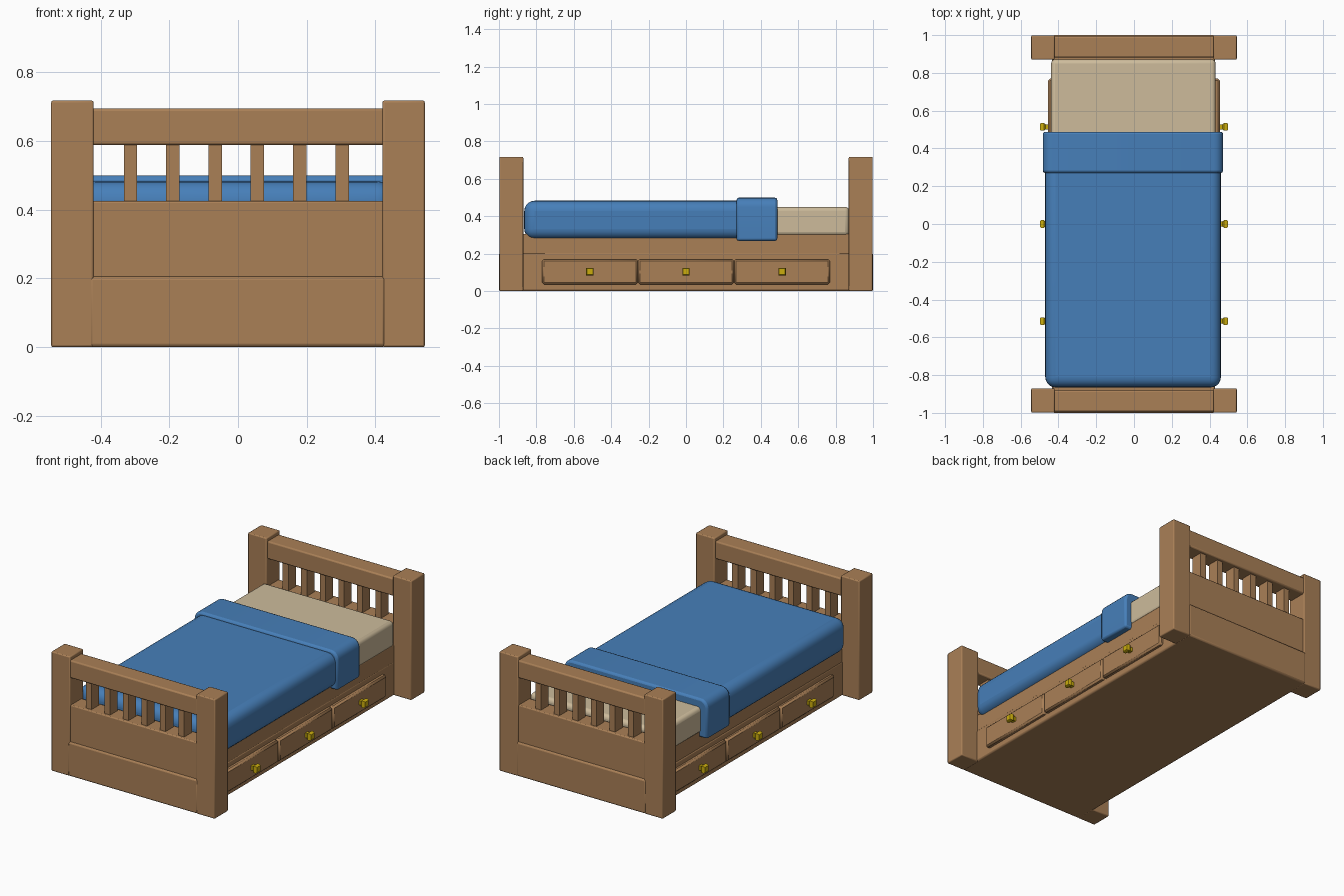
import bpy, bmesh, math

if "Cube" in bpy.data.objects:
    bpy.data.objects.remove(bpy.data.objects["Cube"])


def mat(name, rgb):
    m = bpy.data.materials.new(name)
    m.diffuse_color = (*rgb, 1)
    m.use_nodes = True
    m.node_tree.nodes["Principled BSDF"].inputs["Base Color"].default_value = m.diffuse_color
    return m


WOOD = mat("wood", (0.40, 0.215, 0.094))
BLUE = mat("blue_cloth", (0.062, 0.212, 0.485))
CREAM = mat("cream_cloth", (0.61, 0.50, 0.33))
BRASS = mat("brass", (0.60, 0.42, 0.004))


def finish(name, bm, material, bevel=0.0, segments=2):
    bmesh.ops.recalc_face_normals(bm, faces=bm.faces)
    me = bpy.data.meshes.new(name)
    bm.to_mesh(me)
    bm.free()
    ob = bpy.data.objects.new(name, me)
    bpy.context.collection.objects.link(ob)
    me.materials.append(material)
    if bevel:
        mod = ob.modifiers.new("soft_edges", "BEVEL")
        mod.width, mod.segments = bevel, segments
        mod.limit_method, mod.angle_limit = "ANGLE", math.radians(40)
    bpy.context.view_layer.objects.active = ob
    bpy.ops.object.select_all(action="DESELECT")
    ob.select_set(True)
    bpy.ops.object.shade_smooth_by_angle(angle=math.radians(35))
    return ob


def box(name, x, y, z, material=WOOD, bevel=0.006, segments=2, side_round=0.0):
    """Box from (min, max) ranges; side_round rounds the two top long edges."""
    bm = bmesh.new()
    bmesh.ops.create_cube(bm, size=1)
    for v in bm.verts:
        v.co = [r[0] if c < 0 else r[1] for c, r in zip(v.co, (x, y, z))]
    if side_round:
        top = [e for e in bm.edges if all(abs(v.co.z - z[1]) < 1e-5 for v in e.verts)
               and abs(e.verts[0].co.x - e.verts[1].co.x) < 1e-5]
        bmesh.ops.bevel(bm, geom=top, offset=side_round, segments=5,
                        profile=0.5, affect="EDGES")
    return finish(name, bm, material, bevel, segments)


def span(a, b, s):
    return (a, b) if s > 0 else (-b, -a)


# Base and mattress support
box("base", (-0.433, 0.43), (-1, 1), (0, 0.205), bevel=0.01)
box("mattress_support", (-0.43, 0.428), (-0.9, 0.9), (0.19, 0.305))

# Head and foot boards: posts, panel, rail and slats
for s, end in ((-1, "foot"), (1, "head")):
    for sx, side in ((-1, "left"), (1, "right")):
        box(f"{end}_post_{side}", span(0.42, 0.544, sx), span(0.87, 0.998, s), (0, 0.718))
    box(f"{end}_panel", (-0.43, 0.43), span(0.882, 0.99, s), (0.19, 0.425))
    box(f"{end}_rail", (-0.43, 0.43), span(0.882, 0.993, s), (0.588, 0.695), bevel=0.008)
    for i in range(6):
        cx = -0.313 + i * 0.1232
        box(f"{end}_slat_{i + 1}", (cx - 0.0195, cx + 0.0195),
            span(0.90, 0.972, s), (0.415, 0.60), bevel=0)

# Drawers with knobs on both sides
for sx, side in ((-1, "left"), (1, "right")):
    for i in range(3):
        cy = (i - 1) * 0.514
        box(f"drawer_{side}_{i + 1}", span(0.40, 0.454, sx),
            (cy - 0.256, cy + 0.256), (0.036, 0.17), bevel=0.01, segments=1)
        # knob: rings of a square profile widening outwards
        bm = bmesh.new()
        rings = []
        for x, h in ((0.445, 0.013), (0.468, 0.013), (0.476, 0.02), (0.491, 0.02), (0.498, 0.016)):
            rings.append([bm.verts.new((sx * x, cy + a * h, 0.104 + b * h))
                          for a, b in ((-1, -1), (1, -1), (1, 1), (-1, 1))])
        for r, q in zip(rings, rings[1:]):
            for k in range(4):
                n = (k + 1) % 4
                bm.faces.new((r[k], r[n], q[n], q[k]))
        bm.faces.new(rings[0])
        bm.faces.new(rings[-1])
        finish(f"knob_{side}_{i + 1}", bm, BRASS)

# Bedding
box("mattress", (-0.439, 0.432), (-0.85, 0.872), (0.295, 0.45), CREAM, 0.022, 3)
box("blanket", (-0.47, 0.46), (-0.865, 0.47), (0.278, 0.483), BLUE, 0.055, 5)
box("blanket_fold", (-0.483, 0.472), (0.27, 0.488), (0.268, 0.499), BLUE, 0.012, 2, side_round=0.05)
